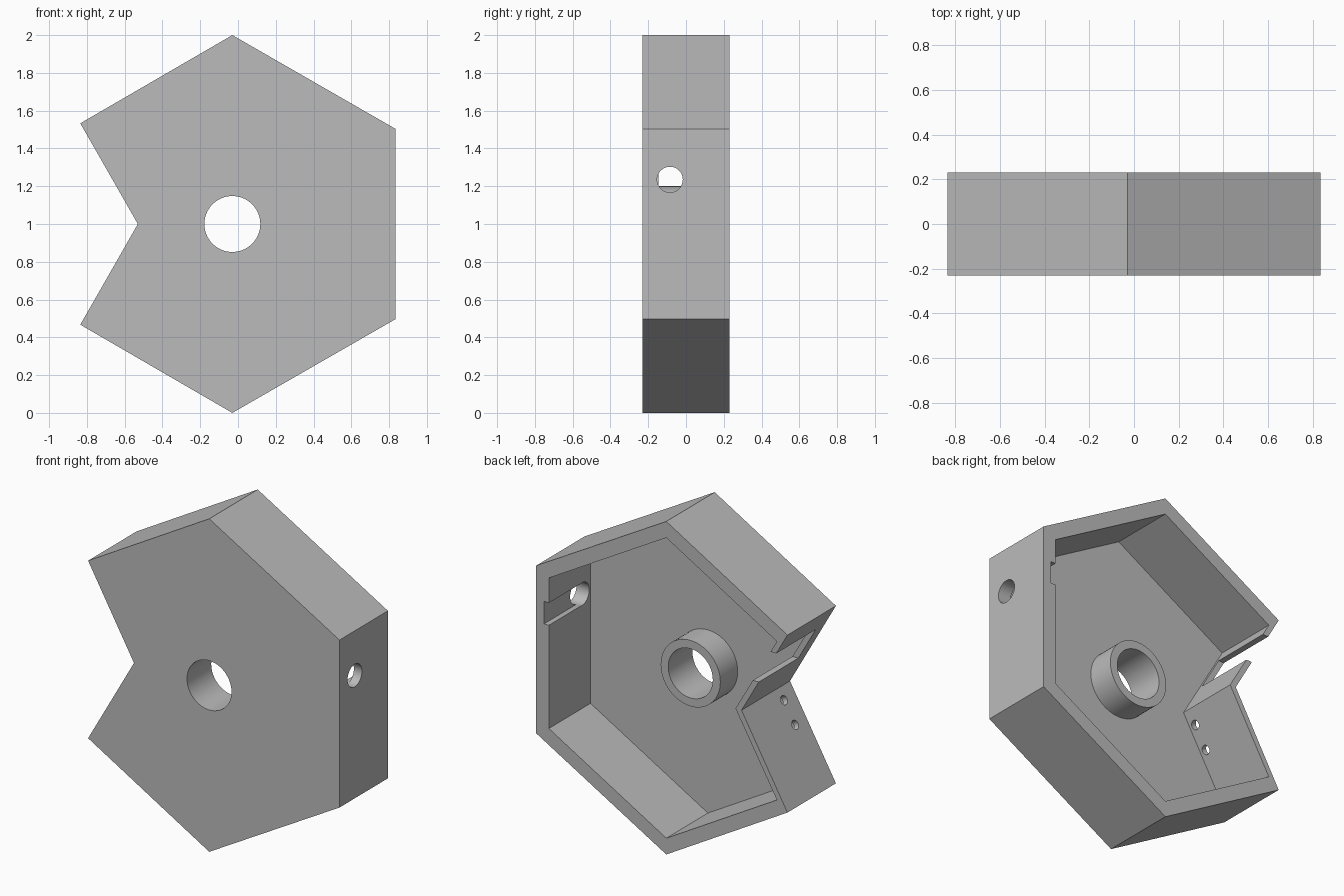
import bpy, bmesh, math
from mathutils import Vector

cube = bpy.data.objects.get("Cube")
if cube:
    bpy.data.objects.remove(cube, do_unlink=True)

grey = bpy.data.materials.new("plain_grey")
grey.use_nodes = True
COLOUR = (0.5, 0.5, 0.5, 1)
grey.diffuse_color = COLOUR
grey.node_tree.nodes["Principled BSDF"].inputs["Base Color"].default_value = COLOUR

BACK, FRONT, FLOOR = 0.23, -0.23, -0.165
CX = -0.03


def prism(name, upper, y0, y1):
    """Extrude an outline along y; the upper half is mirrored about z = 1."""
    lower = [(x, 2 - z) for x, z in reversed(upper) if abs(z - 1) > 1e-6]
    bm = bmesh.new()
    face = bm.faces.new([bm.verts.new((x, y0, z)) for x, z in upper + lower])
    side = bmesh.ops.extrude_face_region(bm, geom=[face])["geom"]
    bmesh.ops.translate(bm, vec=(0, y1 - y0, 0),
                        verts=[v for v in side if isinstance(v, bmesh.types.BMVert)])
    bmesh.ops.recalc_face_normals(bm, faces=bm.faces)
    mesh = bpy.data.meshes.new(name)
    bm.to_mesh(mesh)
    bm.free()
    ob = bpy.data.objects.new(name, mesh)
    bpy.context.collection.objects.link(ob)
    mesh.materials.append(grey)
    return ob


def rod(name, start, end, radius, sides=48):
    """Cylinder between two points."""
    a, b = Vector(start), Vector(end)
    bpy.ops.mesh.primitive_cylinder_add(vertices=sides, radius=radius, depth=(b - a).length,
                                        location=(a + b) / 2,
                                        rotation=(b - a).to_track_quat('Z', 'Y').to_euler())
    ob = bpy.context.object
    ob.name = name
    ob.data.materials.append(grey)
    return ob


def box(name, low, high):
    a, b = Vector(low), Vector(high)
    bpy.ops.mesh.primitive_cube_add(size=1, location=(a + b) / 2)
    ob = bpy.context.object
    ob.name = name
    ob.scale = b - a
    ob.data.materials.append(grey)
    return ob


def combine(target, tool, operation='DIFFERENCE'):
    """Apply a boolean and discard the tool."""
    bpy.context.view_layer.update()
    mod = target.modifiers.new(tool.name, 'BOOLEAN')
    mod.object, mod.operation, mod.solver = tool, operation, 'EXACT'
    bpy.ops.object.select_all(action='DESELECT')
    bpy.context.view_layer.objects.active = target
    target.select_set(True)
    bpy.ops.object.modifier_apply(modifier=mod.name)
    bpy.data.objects.remove(tool, do_unlink=True)


# Hexagonal housing with a V notch, hollow from the back
housing = prism("housing", [(-0.53, 1), (-0.835, 1.533), (CX, 2), (0.835, 1.503)], FRONT, BACK)
cavity = prism("cavity", [(-0.49, 1), (-0.765, 1.476), (CX, 1.902), (0.75, 1.452)], FLOOR, 0.3)
combine(housing, cavity)

# Central boss and its bore
combine(housing, rod("boss", (CX, -0.2, 1), (CX, 0, 1), 0.198, 64), 'UNION')
combine(housing, rod("bore", (CX, -0.4, 1), (CX, 0.2, 1), 0.148, 64))

# Cable hole in the side wall, with a shallow channel leading to the back
HY, HZ, HR = -0.085, 1.235, 0.068
combine(housing, rod("side_hole", (0.7, HY, HZ), (0.95, HY, HZ), HR))
combine(housing, box("channel", (0.7, HY, HZ - HR + 0.001), (0.782, 0.3, HZ + HR - 0.001)))

# Open slot in the upper notch wall
combine(housing, box("slot", (-0.95, -0.145, 1.2), (-0.55, 0.3, 1.403)))

# Two screw holes in the lower notch wall
normal = Vector((math.cos(math.pi / 6), 0, -0.5))
for f in (0.12, 0.363):
    p = Vector((-0.53 - 0.305 * f, -0.121, 1 - 0.53 * f))
    combine(housing, rod("screw_hole", p - normal * 0.06, p + normal * 0.1, 0.027, 24))

bpy.ops.object.select_all(action='DESELECT')
bpy.context.view_layer.objects.active = housing
housing.select_set(True)
bpy.ops.object.shade_smooth_by_angle()
